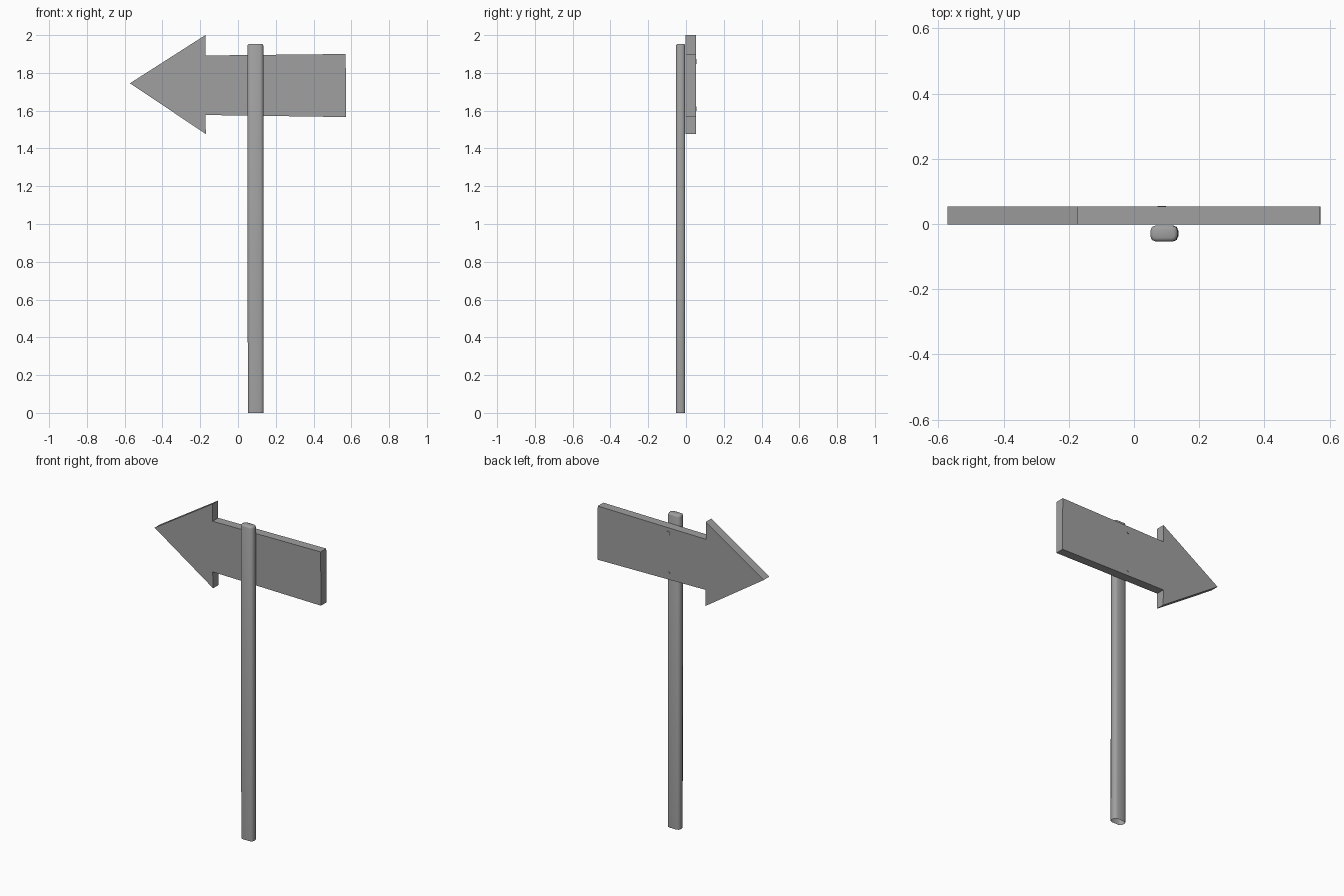
import bpy, bmesh, math
from mathutils import Matrix

if "Cube" in bpy.data.objects:
    bpy.data.objects.remove(bpy.data.objects["Cube"])

grey = bpy.data.materials.new("dark_grey")
grey.diffuse_color = (0.35, 0.35, 0.35, 1)
grey.use_nodes = True
grey.node_tree.nodes["Principled BSDF"].inputs["Base Color"].default_value = grey.diffuse_color


def finish(bm, name, smooth=False):
    me = bpy.data.meshes.new(name)
    bm.to_mesh(me)
    bm.free()
    me.materials.append(grey)
    ob = bpy.data.objects.new(name, me)
    bpy.context.collection.objects.link(ob)
    if smooth:
        bpy.ops.object.select_all(action='DESELECT')
        ob.select_set(True)
        bpy.context.view_layer.objects.active = ob
        bpy.ops.object.shade_smooth_by_angle(angle=math.radians(50))
    return ob


def extrude(bm, points, vec):
    face = bm.faces.new([bm.verts.new(p) for p in points])
    res = bmesh.ops.extrude_face_region(bm, geom=[face], use_keep_orig=True)
    verts = [g for g in res["geom"] if isinstance(g, bmesh.types.BMVert)]
    bmesh.ops.translate(bm, verts=verts, vec=vec)
    bmesh.ops.recalc_face_normals(bm, faces=bm.faces[:])
    return verts, face


# Arrow board, pointing to -x
outline = [(-0.572, 1.745), (-0.170, 1.476), (-0.173, 1.577), (0.572, 1.566),
           (0.570, 1.900), (-0.173, 1.892), (-0.173, 2.0)]
bm = bmesh.new()
extrude(bm, [(x, -0.002, z) for x, z in outline], (0, 0.055, 0))
finish(bm, "arrow_board")

# Post: rounded rectangle section, eased top edge, very slight lean, open foot
cx, cy, hx, hy, r = 0.094, -0.029, 0.042, 0.025, 0.017
section = []
for i, (sx, sy) in enumerate([(1, 1), (-1, 1), (-1, -1), (1, -1)]):
    for k in range(3):
        a = math.radians(90 * i + 45 * k)
        section.append((cx + sx * (hx - r) + r * math.cos(a),
                        cy + sy * (hy - r) + r * math.sin(a), 0))
bm = bmesh.new()
top, foot = extrude(bm, section, (-0.002, 0, 1.954))
rim = [e for e in bm.edges if all(v in top for v in e.verts)]
bmesh.ops.delete(bm, geom=[foot], context='FACES_ONLY')
bmesh.ops.bevel(bm, geom=rim, offset=0.011, segments=2, profile=0.5, affect='EDGES')
finish(bm, "post", smooth=True)

# Nail heads just proud of the back of the board
for label, z in (("upper", 1.86), ("lower", 1.61)):
    bm = bmesh.new()
    bmesh.ops.create_cone(bm, cap_ends=True, segments=12, radius1=0.013,
                          radius2=0.013, depth=0.01,
                          matrix=Matrix.Translation((0.085, 0.050, z))
                          @ Matrix.Rotation(math.pi / 2, 4, 'X'))
    finish(bm, label + "_nail")
